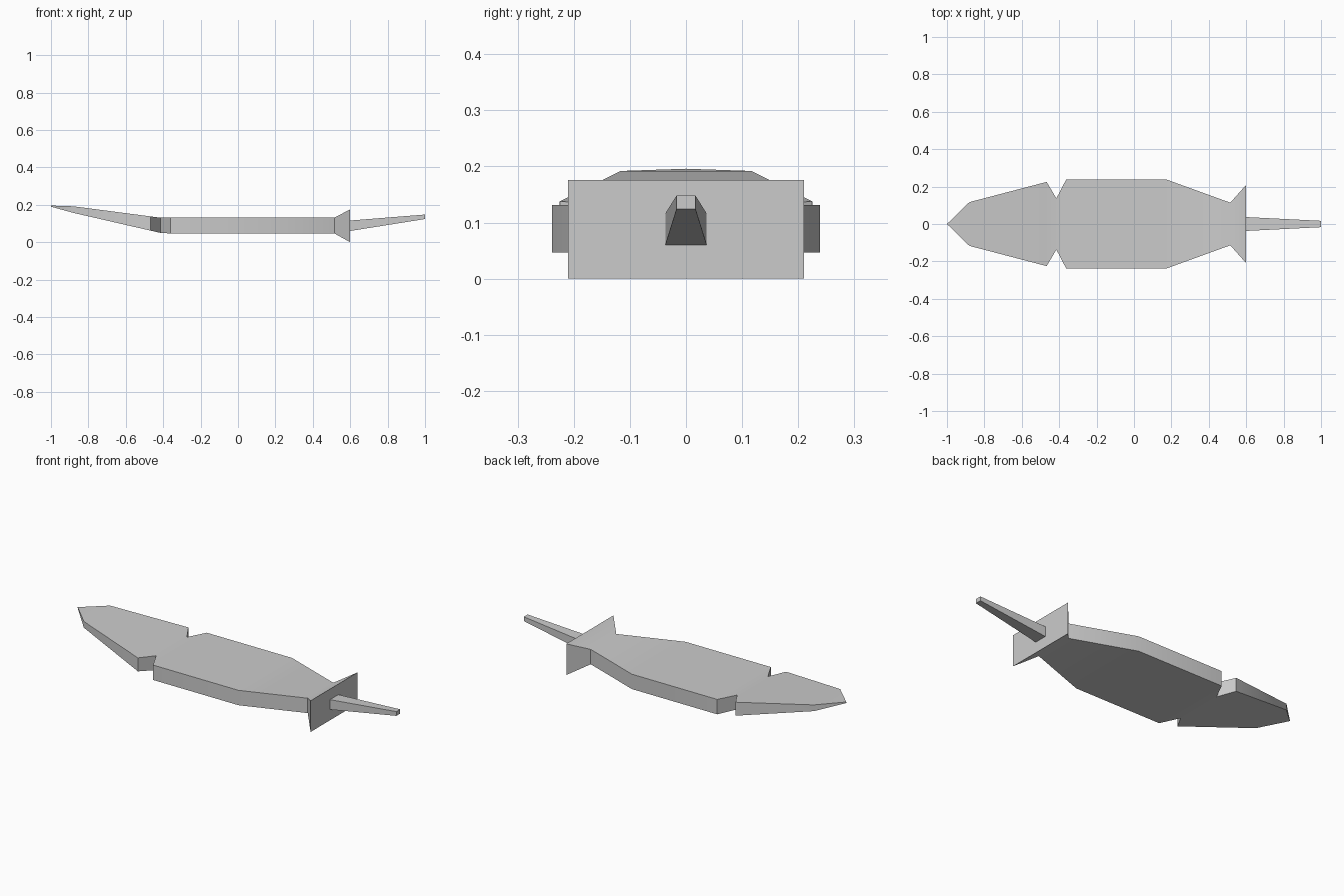
import bpy
import math

if "Cube" in bpy.data.objects:
    bpy.data.objects.remove(bpy.data.objects["Cube"], do_unlink=True)

grey = bpy.data.materials.new("plain_grey")
grey.use_nodes = True
colour = (0.6, 0.6, 0.6, 1)
grey.diffuse_color = colour
grey.node_tree.nodes["Principled BSDF"].inputs["Base Color"].default_value = colour


def loft(name, stations, pointed=False):
    """Join rectangular sections given as (x, half width, bottom, top)."""
    verts, faces = [], []
    for x, w, lo, hi in stations:
        verts += [(x, -w, lo), (x, w, lo), (x, w, hi), (x, -w, hi)]
    for s in range(len(stations) - 1):
        a = 4 * s
        for i in range(4):
            j = (i + 1) % 4
            faces.append((a + i, a + 4 + i, a + 4 + j, a + j))
    end = len(verts) - 4
    faces.append((end, end + 1, end + 2, end + 3))
    if not pointed:
        faces.append((3, 2, 1, 0))
    mesh = bpy.data.meshes.new(name)
    mesh.from_pydata(verts, [], faces)
    mesh.materials.append(grey)
    obj = bpy.data.objects.new(name, mesh)
    bpy.context.collection.objects.link(obj)
    # Close the pointed tip and make the normals agree
    import bmesh
    bm = bmesh.new()
    bm.from_mesh(mesh)
    bmesh.ops.remove_doubles(bm, verts=bm.verts, dist=0.0005)
    bmesh.ops.recalc_face_normals(bm, faces=bm.faces)
    bm.to_mesh(mesh)
    bm.free()
    bpy.ops.object.select_all(action="DESELECT")
    obj.select_set(True)
    bpy.context.view_layer.objects.active = obj
    bpy.ops.object.shade_smooth_by_angle(angle=math.radians(35))
    return obj


# Flat body: pointed head, side notches, tapered rear and flared end plate
loft("body", [
    (-1.0, 0.0, 0.19, 0.196),
    (-0.88, 0.117, 0.157, 0.192),
    (-0.467, 0.225, 0.062, 0.138),
    (-0.415, 0.137, 0.05, 0.131),
    (-0.362, 0.239, 0.047, 0.131),
    (0.17, 0.239, 0.047, 0.131),
    (0.515, 0.114, 0.047, 0.131),
    (0.6, 0.21, 0.0, 0.176),
], pointed=True)

# Slim tail rising from the end plate
loft("tail", [
    (0.598, 0.037, 0.06, 0.116),
    (1.0, 0.017, 0.124, 0.148),
])
